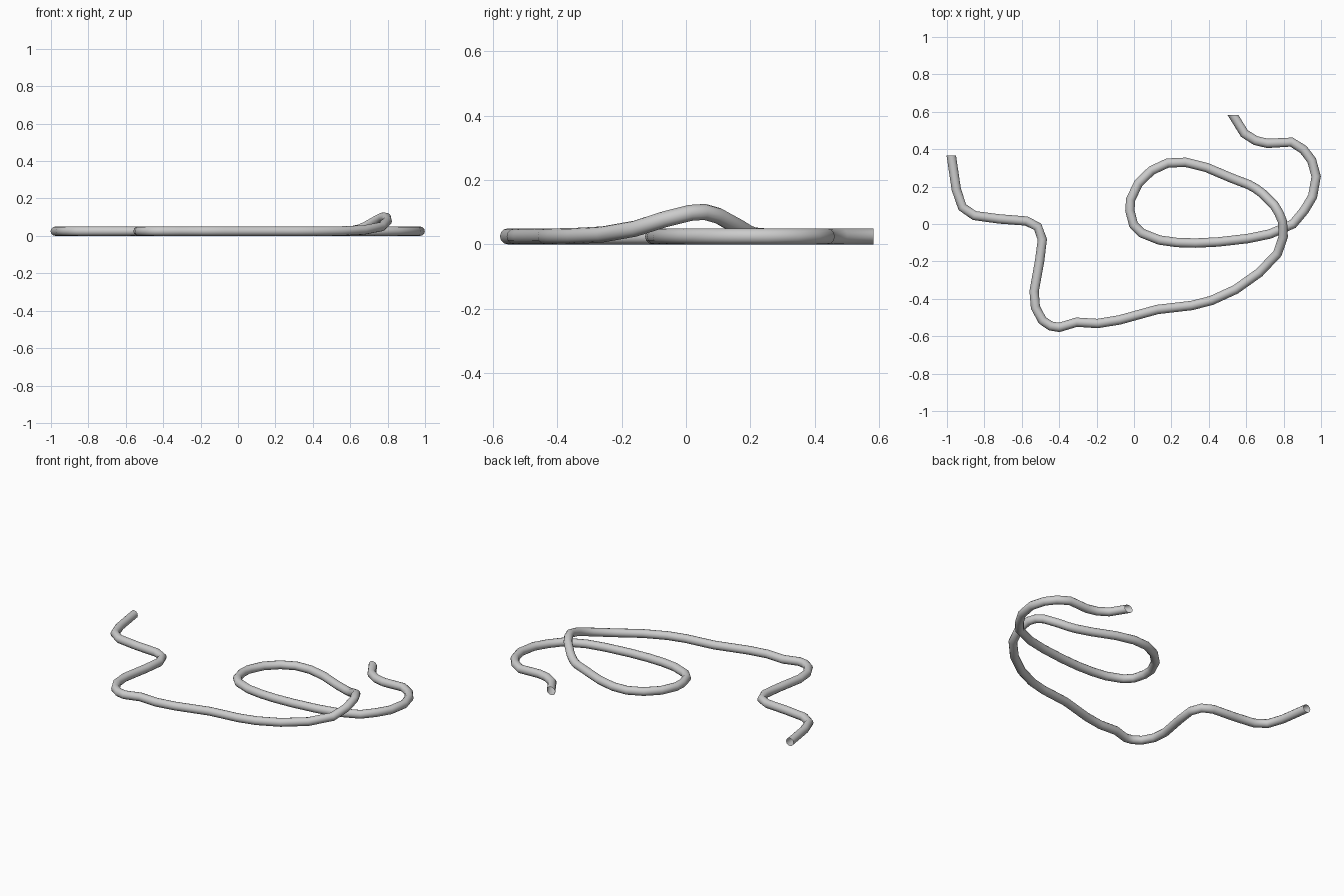
import bpy, bmesh

if "Cube" in bpy.data.objects:
    bpy.data.objects.remove(bpy.data.objects["Cube"])

R = 0.025  # rope radius

# Centre line in three runs: flat start, raised crossing, flat loop and tail
start = [(-.982, .40), (-.95, .185), (-.918, .09), (-.853, .045), (-.72, .027),
         (-.575, .016), (-.515, -.015), (-.49, -.083), (-.505, -.2), (-.534, -.36),
         (-.527, -.446), (-.49, -.515), (-.446, -.545), (-.40, -.553), (-.307, -.525),
         (-.195, -.532), (-.078, -.513), (.125, -.457), (.307, -.436), (.414, -.409)]
crossing = [(.543, -.35, .026), (.67, -.26, .031), (.767, -.158, .049),
            (.798, -.067, .078), (.794, .013, .098), (.775, .058, .101),
            (.75, .10, .089), (.687, .163, .054), (.65, .19, .037), (.612, .211, .028)]
loop = [(.52, .246), (.388, .302), (.275, .330), (.18, .326), (.094, .286),
        (.023, .217), (-.018, .13), (-.022, .072), (-.003, -.003), (.04, -.048),
        (.136, -.086), (.23, -.099), (.33, -.102), (.45, -.096), (.607, -.078),
        (.725, -.054), (.85, .0), (.91, .072), (.955, .147), (.974, .254),
        (.95, .34), (.906, .398), (.842, .438), (.714, .431), (.65, .446),
        (.59, .484), (.50, .63)]
path = [(x, y, R) for x, y in start] + crossing + [(x, y, R) for x, y in loop]

# Rope: round bevel along the path
curve = bpy.data.curves.new("rope_path", 'CURVE')
curve.dimensions = '3D'
curve.twist_mode = 'Z_UP'
curve.bevel_depth = R
curve.bevel_resolution = 4
spline = curve.splines.new('POLY')
spline.points.add(len(path) - 1)
for p, co in zip(spline.points, path):
    p.co = (*co, 1)
guide = bpy.data.objects.new("rope_guide", curve)
bpy.context.collection.objects.link(guide)
deps = bpy.context.evaluated_depsgraph_get()
mesh = bpy.data.meshes.new_from_object(guide.evaluated_get(deps))
bpy.data.objects.remove(guide)

# Cut both open ends square to the y axis
bm = bmesh.new()
bm.from_mesh(mesh)
for y, side in ((.366, -1), (.583, 1)):
    faces = [f for f in bm.faces if f.calc_center_median().x * side > 0]
    edges = {e for f in faces for e in f.edges}
    verts = {v for f in faces for v in f.verts}
    bmesh.ops.bisect_plane(bm, geom=list(verts) + list(edges) + faces,
                           plane_co=(0, y, 0), plane_no=(0, 1, 0), clear_outer=True)
for f in bm.faces:
    f.smooth = True
bm.to_mesh(mesh)
bm.free()

rope = bpy.data.objects.new("rope", mesh)
bpy.context.collection.objects.link(rope)
